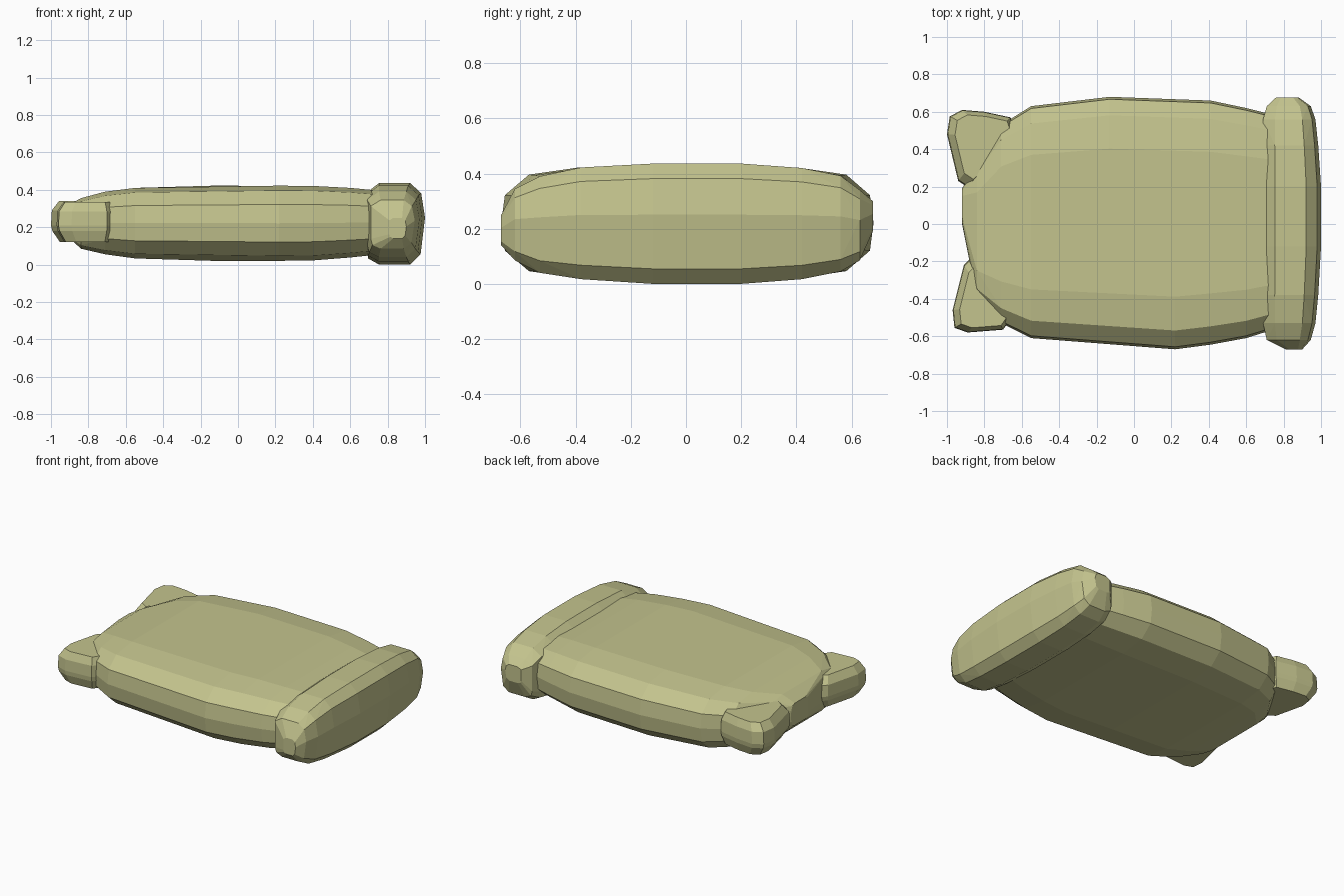
import bpy, bmesh
from mathutils import Vector

if "Cube" in bpy.data.objects:
    bpy.data.objects.remove(bpy.data.objects["Cube"])

cloth = bpy.data.materials.new("olive_cloth")
cloth.diffuse_color = (0.55, 0.55, 0.27, 1)
cloth.use_nodes = True
cloth.node_tree.nodes["Principled BSDF"].inputs["Base Color"].default_value = cloth.diffuse_color


def hull(name, points):
    """Flat-faced padded form wrapped tightly around a cloud of section points."""
    bm = bmesh.new()
    for p in points:
        bm.verts.new(Vector(p))
    bmesh.ops.remove_doubles(bm, verts=bm.verts[:], dist=0.002)
    res = bmesh.ops.convex_hull(bm, input=bm.verts[:], use_existing_faces=False)
    loose = [v for v in bm.verts if not v.link_faces]
    bmesh.ops.delete(bm, geom=loose, context='VERTS')
    bmesh.ops.dissolve_limit(bm, angle_limit=0.035, verts=bm.verts[:], edges=bm.edges[:])
    bmesh.ops.recalc_face_normals(bm, faces=bm.faces[:])
    mesh = bpy.data.meshes.new(name)
    bm.to_mesh(mesh)
    bm.free()
    mesh.materials.append(cloth)
    ob = bpy.data.objects.new(name, mesh)
    bpy.context.collection.objects.link(ob)
    return ob


def fit(u, lo, hi):
    """Map u in -1..1 onto the range lo..hi."""
    return (lo + hi) / 2 + u * (hi - lo) / 2


# Main sack: sections along x with low, high y and low, high z
side = [(1, 0.0), (0.98, 0.5), (0.85, 0.87), (0.58, 1.0)]
sack_profile = [(sy * y, sz * z) for y, z in side for sy in (-1, 1) for sz in (-1, 1)]
sack_sections = [
    (-0.92, 0.00, 0.19, 0.16, 0.31),
    (-0.84, -0.40, 0.32, 0.085, 0.355),
    (-0.71, -0.53, 0.53, 0.055, 0.39),
    (-0.55, -0.61, 0.63, 0.033, 0.41),
    (-0.13, -0.64, 0.68, 0.02, 0.422),
    (0.22, -0.67, 0.67, 0.02, 0.422),
    (0.41, -0.645, 0.66, 0.023, 0.42),
    (0.60, -0.61, 0.62, 0.038, 0.41),
    (0.76, -0.56, 0.58, 0.055, 0.395),
]
hull("sack_body", [(x, fit(u, y0, y1), fit(v, z0, z1))
                   for x, y0, y1, z0, z1 in sack_sections for u, v in sack_profile])

# Folded end: sections along y with low, high x and low, high z
fold_profile = [(-1, -0.6), (-1, 0.75), (-0.55, 1), (0.5, 1), (0.87, 0.75),
                (1, 0.15), (0.85, -0.75), (0.5, -1), (-0.55, -1), (-0.92, -0.85)]
fold_sections = [
    (-0.67, 0.81, 0.90, 0.14, 0.25),
    (-0.62, 0.71, 0.945, 0.085, 0.345),
    (-0.53, 0.69, 0.97, 0.04, 0.39),
    (-0.38, 0.685, 0.985, 0.017, 0.422),
    (-0.12, 0.683, 1.00, 0.00, 0.436),
    (0.20, 0.683, 1.00, 0.00, 0.436),
    (0.42, 0.685, 0.985, 0.017, 0.42),
    (0.56, 0.69, 0.97, 0.045, 0.392),
    (0.63, 0.71, 0.945, 0.085, 0.34),
    (0.677, 0.76, 0.88, 0.19, 0.30),
]
hull("folded_end", [(fit(u, x0, x1), y, fit(v, z0, z1))
                    for y, x0, x1, z0, z1 in fold_sections for u, v in fold_profile])


# Corner ears: top outlines, drawn in toward the inner point above and below
def ear(name, outline, inner, low, high):
    cx, cy = inner
    layers = [(0.80, low), (0.97, low + 0.06), (1.0, 0.21), (0.98, high - 0.05), (0.82, high)]
    hull(name, [(cx + (x - cx) * s, cy + (y - cy) * s, z)
                for s, z in layers for x, y in outline])


ear("back_corner_ear",
    [(-1.0, 0.48), (-0.985, 0.575), (-0.92, 0.61), (-0.80, 0.60), (-0.66, 0.57),
     (-0.62, 0.45), (-0.88, 0.19), (-0.94, 0.23)], (-0.76, 0.46), 0.12, 0.34)
ear("front_corner_ear",
    [(-0.97, -0.46), (-0.96, -0.555), (-0.89, -0.58), (-0.70, -0.565), (-0.62, -0.45),
     (-0.86, -0.17), (-0.91, -0.22)], (-0.76, -0.44), 0.12, 0.335)
